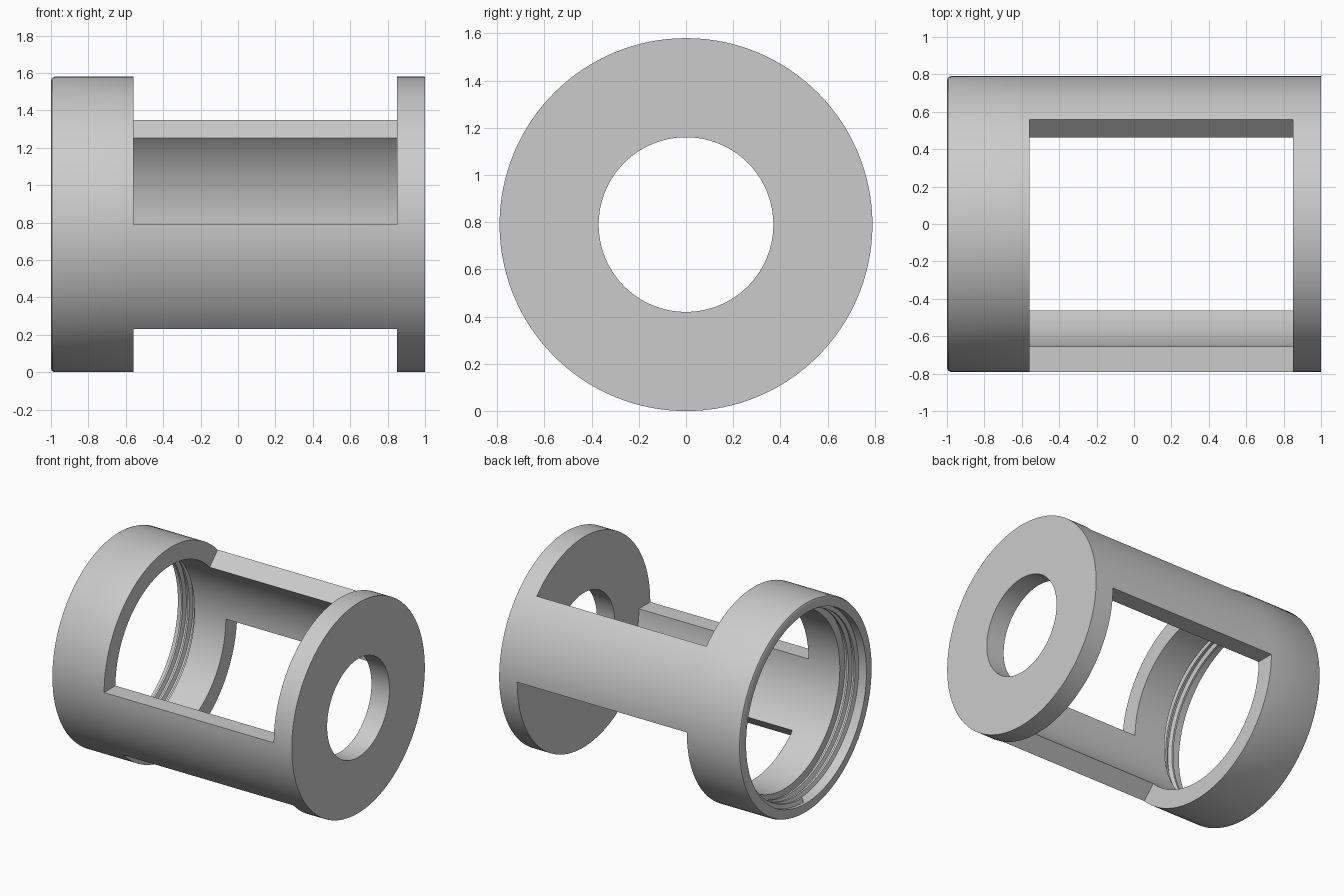
import bpy
import bmesh
from math import cos, sin, tau, radians

cube = bpy.data.objects.get("Cube")
if cube:
    bpy.data.objects.remove(cube, do_unlink=True)

SEGMENTS = 128          # divides evenly into 45 degree sectors
OUTER, BORE = 0.79, 0.655
RING_END, PLATE_START = -0.56, 0.85

grey = bpy.data.materials.new("light grey")
grey.use_nodes = True
colour = (0.6, 0.6, 0.6, 1)
grey.diffuse_color = colour
grey.node_tree.nodes["Principled BSDF"].inputs["Base Color"].default_value = colour


def at(x, radius, angle):
    """Point around the housing axis, which runs along x."""
    return (x, radius * cos(angle), OUTER + radius * sin(angle))


def finish(bm, name):
    bmesh.ops.recalc_face_normals(bm, faces=bm.faces)
    mesh = bpy.data.meshes.new(name)
    bm.to_mesh(mesh)
    bm.free()
    obj = bpy.data.objects.new(name, mesh)
    bpy.context.collection.objects.link(obj)
    mesh.materials.append(grey)
    bpy.ops.object.select_all(action="DESELECT")
    obj.select_set(True)
    bpy.context.view_layer.objects.active = obj
    bpy.ops.object.shade_smooth_by_angle(angle=radians(30))
    return obj


# Housing: threaded collar and end plate joined by two 45 degree arms
collar = [(RING_END, BORE), (-0.82, BORE), (-0.82, 0.715), (-1, 0.715),
          (-1, 0.77), (-0.994, 0.784), (-0.98, OUTER), (RING_END, OUTER)]
plate = [(PLATE_START, OUTER), (1, OUTER), (1, 0.37),
         (PLATE_START, 0.37), (PLATE_START, BORE)]
profile = collar + plate
collar_in, collar_out = 0, len(collar) - 1
plate_out, plate_in = len(collar), len(profile) - 1

bm = bmesh.new()
rows = [[bm.verts.new(at(x, r, tau * s / SEGMENTS)) for x, r in profile]
        for s in range(SEGMENTS)]


def is_arm(s):
    return (s % (SEGMENTS // 2)) < SEGMENTS // 8


solid = [(i, i + 1) for i in range(plate_in) if i != collar_out]
arm_skin = [(collar_out, plate_out), (plate_in, collar_in)]
window_ends = [(collar_out, collar_in), (plate_in, plate_out)]
for s in range(SEGMENTS):
    here, there = rows[s], rows[(s + 1) % SEGMENTS]
    for i, j in solid + (arm_skin if is_arm(s) else window_ends):
        bm.faces.new((here[i], here[j], there[j], there[i]))
    # Radial side faces of the arms
    if is_arm(s) != is_arm(s - 1):
        bm.faces.new([here[i] for i in (collar_out, plate_out, plate_in, collar_in)])
finish(bm, "housing")

# Internal screw thread: trapezoid section swept along a helix
section = [(-0.02, 0.725), (-0.007, 0.685), (0.007, 0.685), (0.02, 0.725)]
TURNS, PITCH, START = 2.25, 0.055, -0.96
bm = bmesh.new()
steps = int(TURNS * SEGMENTS)
rows = []
for s in range(steps + 1):
    x0 = START + PITCH * s / SEGMENTS
    rows.append([bm.verts.new(at(x0 + x, r, tau * (s / SEGMENTS - 0.25)))
                 for x, r in section])
for here, there in zip(rows, rows[1:]):
    for i in range(len(section)):
        j = (i + 1) % len(section)
        bm.faces.new((here[i], here[j], there[j], there[i]))
bm.faces.new(rows[0])
bm.faces.new(rows[-1])
finish(bm, "internal_thread")
